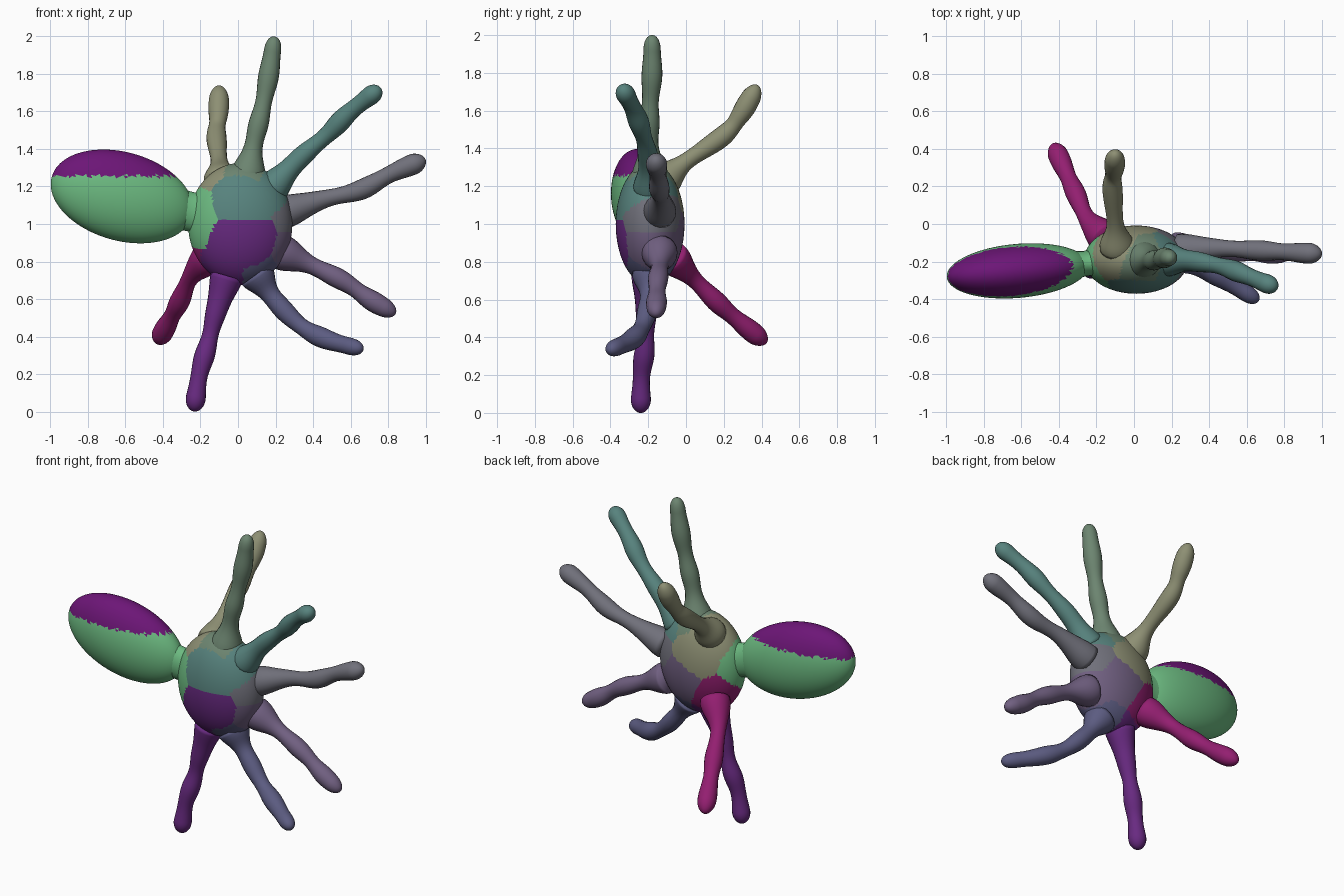
import bpy, bmesh, math, random
from mathutils import Vector, Matrix, Euler

if "Cube" in bpy.data.objects:
    bpy.data.objects.remove(bpy.data.objects["Cube"])

random.seed(4)


def material(name, rgb):
    m = bpy.data.materials.new(name)
    m.diffuse_color = [(c / 255) ** 2.2 for c in rgb] + [1]
    m.use_nodes = True
    m.node_tree.nodes["Principled BSDF"].inputs["Base Color"].default_value = m.diffuse_color
    return m


def finish(name, bm, mats):
    bmesh.ops.recalc_face_normals(bm, faces=bm.faces)
    for f in bm.faces:
        f.smooth = True
    me = bpy.data.meshes.new(name)
    bm.to_mesh(me)
    bm.free()
    for m in mats:
        me.materials.append(m)
    ob = bpy.data.objects.new(name, me)
    bpy.context.collection.objects.link(ob)
    return ob


def spline(pts, t):
    # Catmull-Rom through the points, t in 0..1
    n = len(pts) - 1
    i = min(int(t * n), n - 1)
    s = t * n - i
    b, c = pts[i], pts[i + 1]
    a = pts[i - 1] if i > 0 else 2 * b - c
    d = pts[i + 2] if i + 2 <= n else 2 * c - b
    return 0.5 * (2 * b + (c - a) * s + (2 * a - 5 * b + 4 * c - d) * s ** 2
                  + (3 * b - a - 3 * c + d) * s ** 3)


def tube(name, pts, radius, mat, flat=1.0, rings=60, sides=20):
    # radius(t, length) gives the ring size; flat squashes it along y
    pts = [Vector(p) for p in pts]
    length = sum((q - p).length for p, q in zip(pts, pts[1:]))
    bm = bmesh.new()
    loops = []
    u = Vector((0, 1, 0))
    for k in range(rings + 1):
        t = 1 - (1 - k / rings) ** 1.6      # denser towards the rounded tip
        p = spline(pts, t)
        tan = (spline(pts, min(t + .01, 1)) - spline(pts, max(t - .01, 0))).normalized()
        u = (u - tan * u.dot(tan)).normalized()
        v = tan.cross(u)
        r = max(radius(t, length), 0.002)
        loops.append([bm.verts.new(p + r * (flat * math.cos(a) * u + math.sin(a) * v))
                      for a in (2 * math.pi * j / sides for j in range(sides))])
    for lo, hi in zip(loops, loops[1:]):
        for j in range(sides):
            k = (j + 1) % sides
            bm.faces.new((lo[j], lo[k], hi[k], hi[j]))
    bm.faces.new(loops[0])
    bm.faces.new(loops[-1])
    return finish(name, bm, [mat])


def arm_radius(phase):
    def radius(t, length):
        r = 0.047 + 0.005 * math.sin(t * 17 + phase) + 0.004 * t
        r += 0.045 * math.exp(-(t * length / 0.11) ** 2)      # flare at the root
        end = (1 - t) * length
        if end < 0.075:                                      # rounded tip
            r *= math.sqrt(max(0, 1 - (1 - end / 0.075) ** 2))
        return r
    return radius


def ellipsoid(name, centre, radii, rot, mats, pick):
    bm = bmesh.new()
    bmesh.ops.create_icosphere(bm, subdivisions=5, radius=1)
    bmesh.ops.transform(bm, verts=bm.verts, matrix=Matrix.LocRotScale(
        Vector(centre), Euler(rot), Vector(radii)))
    for f in bm.faces:
        f.material_index = pick(f.calc_center_median())
    return finish(name, bm, mats)


# Arms: name, colour, path from body surface to tip
arms = [
    ("arm_top_back", (140, 142, 115),
     [(-.09, -.13, 1.22), (-.10, 0, 1.33), (-.115, .2, 1.47), (-.105, .29, 1.58), (-.10, .38, 1.735)]),
    ("arm_top", (108, 132, 112),
     [(.05, -.19, 1.25), (.09, -.195, 1.45), (.13, -.19, 1.62), (.165, -.18, 1.8), (.195, -.18, 2.0)]),
    ("arm_upper_right", (88, 130, 125),
     [(.18, -.19, 1.19), (.33, -.2, 1.35), (.48, -.23, 1.48), (.6, -.275, 1.6), (.76, -.34, 1.725)]),
    ("arm_right", (112, 112, 122),
     [(.24, -.14, 1.06), (.45, -.13, 1.13), (.65, -.14, 1.18), (.82, -.15, 1.27), (1.0, -.16, 1.345)]),
    ("arm_lower_right", (112, 96, 128),
     [(.22, -.14, .855), (.4, -.14, .775), (.57, -.15, .69), (.7, -.155, .60), (.84, -.16, .52)]),
    ("arm_bottom_right", (92, 92, 128),
     [(.1, -.19, .73), (.2, -.195, .59), (.33, -.23, .46), (.47, -.29, .385), (.665, -.41, .33)]),
    ("arm_bottom", (104, 46, 128),
     [(-.06, -.2, .72), (-.12, -.21, .52), (-.16, -.215, .36), (-.205, -.235, .2), (-.235, -.24, 0)]),
    ("arm_lower_left_back", (146, 36, 112),
     [(-.15, -.08, .83), (-.25, .03, .72), (-.31, .16, .59), (-.365, .28, .485), (-.43, .425, .37)]),
]
arm_mats = []
for i, (name, rgb, path) in enumerate(arms):
    mat = material(name + "_colour", rgb)
    arm_mats.append(mat)
    tube(name, path, arm_radius(i * 1.7), mat)

green = material("green", (108, 185, 128))
purple = material("purple", (108, 28, 118))

# Body: each face takes the colour of the nearest arm root or the neck
seeds = [(Vector(p[0]), i) for i, (_, _, p) in enumerate(arms)]
seeds += [(Vector((-.26, -.22, 1.05)), 8), (Vector((.03, -.38, .88)), 6),
          (Vector((.03, -.38, 1.17)), 2), (Vector((.06, 0, .92)), 4), (Vector((-.04, 0, 1.12)), 0)]
ellipsoid("body", (.012, -.19, 1.0), (.278, .182, .325), (0, 0, 0), arm_mats + [green],
          lambda c: min(seeds, key=lambda s: (s[0] - c).length)[1])

# Large side lobe with a purple cap
ellipsoid("side_lobe", (-.619, -.25, 1.147), (.39, .144, .236),
          (0, math.radians(15.5), math.radians(5)), [green, purple],
          lambda c: int(c.z + random.uniform(-.008, .008) > 1.255))

# Neck joining lobe and body
tube("neck", [(-.38, -.225, 1.09), (-.25, -.21, 1.065), (-.12, -.2, 1.04)],
     lambda t, n: .105 + .16 * (t - .5) ** 2, green, flat=.65, rings=16)
